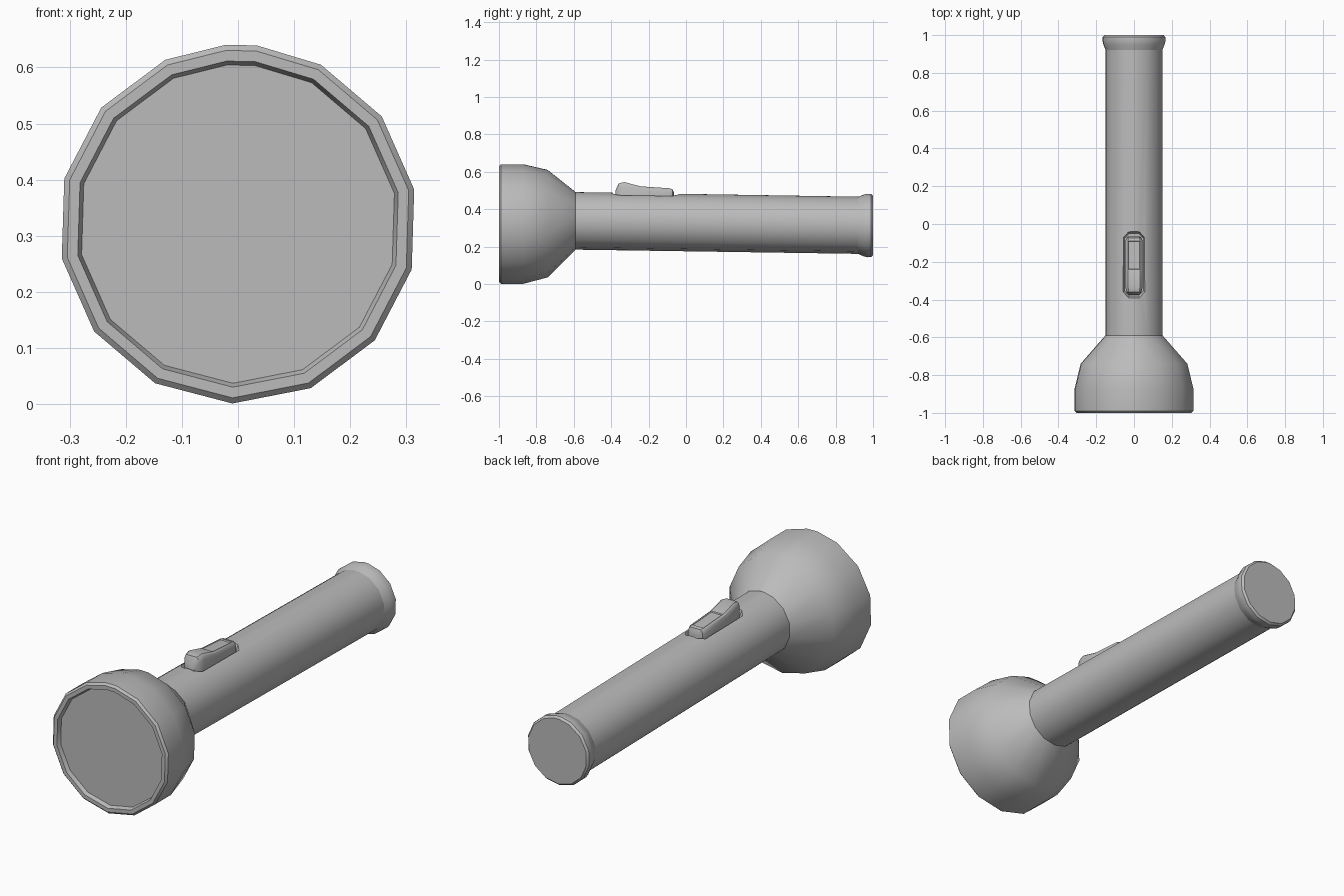
import bpy, bmesh, math
from mathutils import Vector

old = bpy.data.objects.get("Cube")
if old:
    bpy.data.objects.remove(old, do_unlink=True)

grey = bpy.data.materials.new("plain_grey")
grey.use_nodes = True
colour = (0.5, 0.5, 0.5, 1)
grey.diffuse_color = colour
grey.node_tree.nodes["Principled BSDF"].inputs["Base Color"].default_value = colour

# Slightly irregular round section: even steps plus a narrow facet on top
STEP = 360 / 14
ANGLES = sorted([84, 94] + [(268.2 + STEP * k) % 360 for k in range(-6, 7)])


def finish(name, bm, smooth=True):
    bmesh.ops.recalc_face_normals(bm, faces=bm.faces)
    mesh = bpy.data.meshes.new(name)
    bm.to_mesh(mesh)
    bm.free()
    mesh.materials.append(grey)
    ob = bpy.data.objects.new(name, mesh)
    bpy.context.scene.collection.objects.link(ob)
    if smooth:
        smooth_part(ob)
    return ob


def smooth_part(ob):
    bpy.ops.object.select_all(action="DESELECT")
    ob.select_set(True)
    bpy.context.view_layer.objects.active = ob
    bpy.ops.object.shade_smooth_by_angle(angle=math.radians(32))


def loft(rings):
    """Skin a list of point rings and close both ends."""
    bm = bmesh.new()
    rows = [[bm.verts.new(p) for p in ring] for ring in rings]
    n = len(rows[0])
    for a, b in zip(rows, rows[1:]):
        for i in range(n):
            j = (i + 1) % n
            bm.faces.new((a[i], a[j], b[j], b[i]))
    bm.faces.new(rows[0])
    bm.faces.new(rows[-1])
    return bm


def tube(name, profile, smooth=True):
    """Round part along y from (y, radius, centre height) stations."""
    rings = [[Vector((r * math.cos(math.radians(a)), y, z + r * math.sin(math.radians(a))))
              for a in ANGLES] for y, r, z in profile]
    return finish(name, loft(rings), smooth)


# Lamp head with raised rim and recessed lens face
tube("lamp_head", [
    (-0.98, 0.284, 0.321), (-1.0, 0.291, 0.321), (-1.0, 0.31, 0.321),
    (-0.99, 0.32, 0.321), (-0.87, 0.32, 0.321),
    (-0.74, 0.288, 0.323), (-0.59, 0.154, 0.338)])

# Handle and flared end cap
handle = tube("handle", [(-0.6, 0.154, 0.338), (0.94, 0.153, 0.314)], False)
tube("end_cap", [
    (0.92, 0.153, 0.314), (0.95, 0.165, 0.313),
    (0.97, 0.17, 0.313), (0.99, 0.169, 0.313), (1.0, 0.16, 0.313)])


# Octagonal switch recess cut into the handle
def octagon(w, y0, y1, c, z):
    half = [(w - c, y0), (w, y0 + c), (w, y1 - c), (w - c, y1)]
    return [Vector((x, y, z)) for x, y in half] + [Vector((-x, y, z)) for x, y in reversed(half)]


cutter = finish("recess_cutter", loft([
    octagon(0.05, -0.38, -0.05, 0.025, 0.455),
    octagon(0.07, -0.40, -0.03, 0.035, 0.51)]), False)
cutter.hide_render = True
cut = handle.modifiers.new("recess", "BOOLEAN")
cut.operation = "DIFFERENCE"
cut.solver = "EXACT"
cut.object = cutter
bpy.context.view_layer.objects.active = handle
bpy.ops.object.select_all(action="DESELECT")
handle.select_set(True)
bpy.ops.object.modifier_apply(modifier="recess")
bpy.data.objects.remove(cutter, do_unlink=True)
smooth_part(handle)

# Sliding switch: hump at the front, finger dish behind it
stations = [  # y, half width, top height
    (-0.377, 0.024, 0.50), (-0.36, 0.04, 0.538), (-0.33, 0.046, 0.545),
    (-0.24, 0.046, 0.522), (-0.09, 0.046, 0.512), (-0.073, 0.04, 0.508),
    (-0.065, 0.024, 0.49)]
rings = []
for y, w, top in stations:
    half = [(w, 0.45), (w, top - 0.022), (w * 0.87, top - 0.006), (w * 0.7, top)]
    rings.append([Vector((x, y, z)) for x, z in half]
                 + [Vector((-x, y, z)) for x, z in reversed(half)])
bm = loft(rings)
bm.normal_update()
bmesh.ops.recalc_face_normals(bm, faces=bm.faces)
dish = [f for f in bm.faces
        if abs(f.calc_center_median().x) < 0.001
        and -0.2 < f.calc_center_median().y < -0.1 and f.calc_center_median().z > 0.5]
bmesh.ops.inset_region(bm, faces=dish, thickness=0.004, depth=-0.005)
finish("switch", bm)
